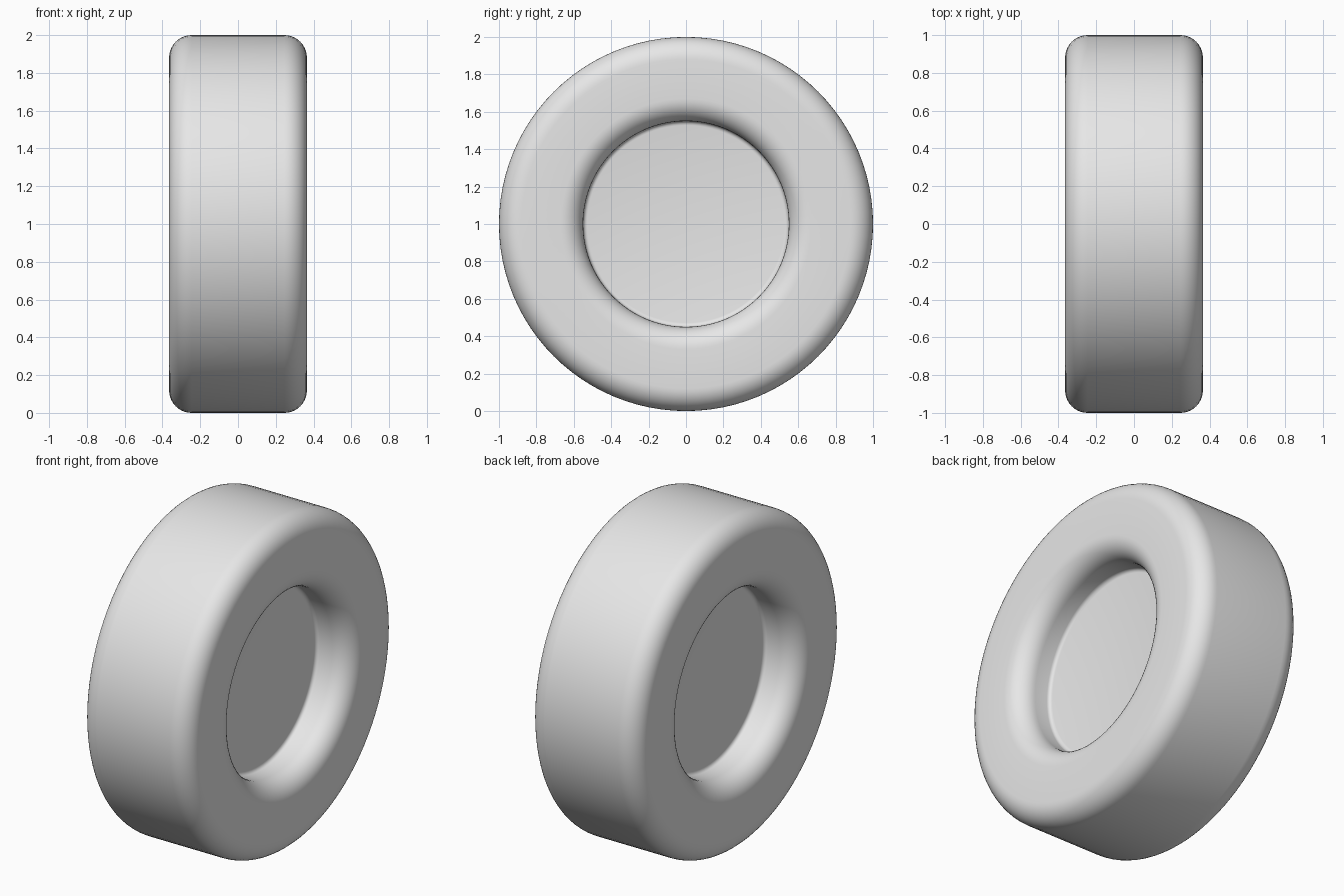
import bpy
import bmesh
from math import cos, sin, pi, radians
from mathutils import Matrix, Vector

cube = bpy.data.objects.get("Cube")
if cube:
    bpy.data.objects.remove(cube, do_unlink=True)

RADIUS, HALF_WIDTH = 1.0, 0.365
HUB_RADIUS, HUB_FACE = 0.55, 0.14
ROUND, CREASE = 0.12, 0.022
SEGMENTS = 96


def arc(x, r, size, start, end, steps):
    """Quarter-round profile points in the (axis, radius) plane."""
    angles = [radians(start + (end - start) * i / steps) for i in range(steps + 1)]
    return [(x + size * cos(a), r + size * sin(a)) for a in angles]


# Half profile: recessed hub face, rounded lip, side wall, rounded shoulder
half = [(HUB_FACE, 0.0)]
half += arc(HUB_FACE + CREASE, HUB_RADIUS - CREASE, CREASE, 180, 90, 4)
half += arc(HALF_WIDTH - ROUND, HUB_RADIUS + ROUND, ROUND, 270, 360, 10)
half += arc(HALF_WIDTH - ROUND, RADIUS - ROUND, ROUND, 0, 90, 10)
profile = half + [(-x, r) for x, r in reversed(half)]

# Spin the profile around the axle
bm = bmesh.new()
verts = [bm.verts.new((x, 0, r)) for x, r in profile]
edges = [bm.edges.new(pair) for pair in zip(verts, verts[1:])]
bmesh.ops.spin(bm, geom=verts + edges, cent=Vector(), axis=(1, 0, 0),
               angle=2 * pi, steps=SEGMENTS, use_merge=True)
bmesh.ops.remove_doubles(bm, verts=bm.verts, dist=0.0001)
bmesh.ops.recalc_face_normals(bm, faces=bm.faces)
bmesh.ops.transform(bm, matrix=Matrix.Translation((0, 0, RADIUS)), verts=bm.verts)

mesh = bpy.data.meshes.new("wheel")
bm.to_mesh(mesh)
bm.free()
wheel = bpy.data.objects.new("wheel", mesh)
bpy.context.collection.objects.link(wheel)

# Plain grey material
grey = bpy.data.materials.new("light grey")
grey.use_nodes = True
grey.diffuse_color = (0.8, 0.8, 0.8, 1)
grey.node_tree.nodes["Principled BSDF"].inputs["Base Color"].default_value = (0.8, 0.8, 0.8, 1)
mesh.materials.append(grey)

# Smooth shading
bpy.ops.object.select_all(action="DESELECT")
wheel.select_set(True)
bpy.context.view_layer.objects.active = wheel
bpy.ops.object.shade_smooth_by_angle(angle=radians(40))
